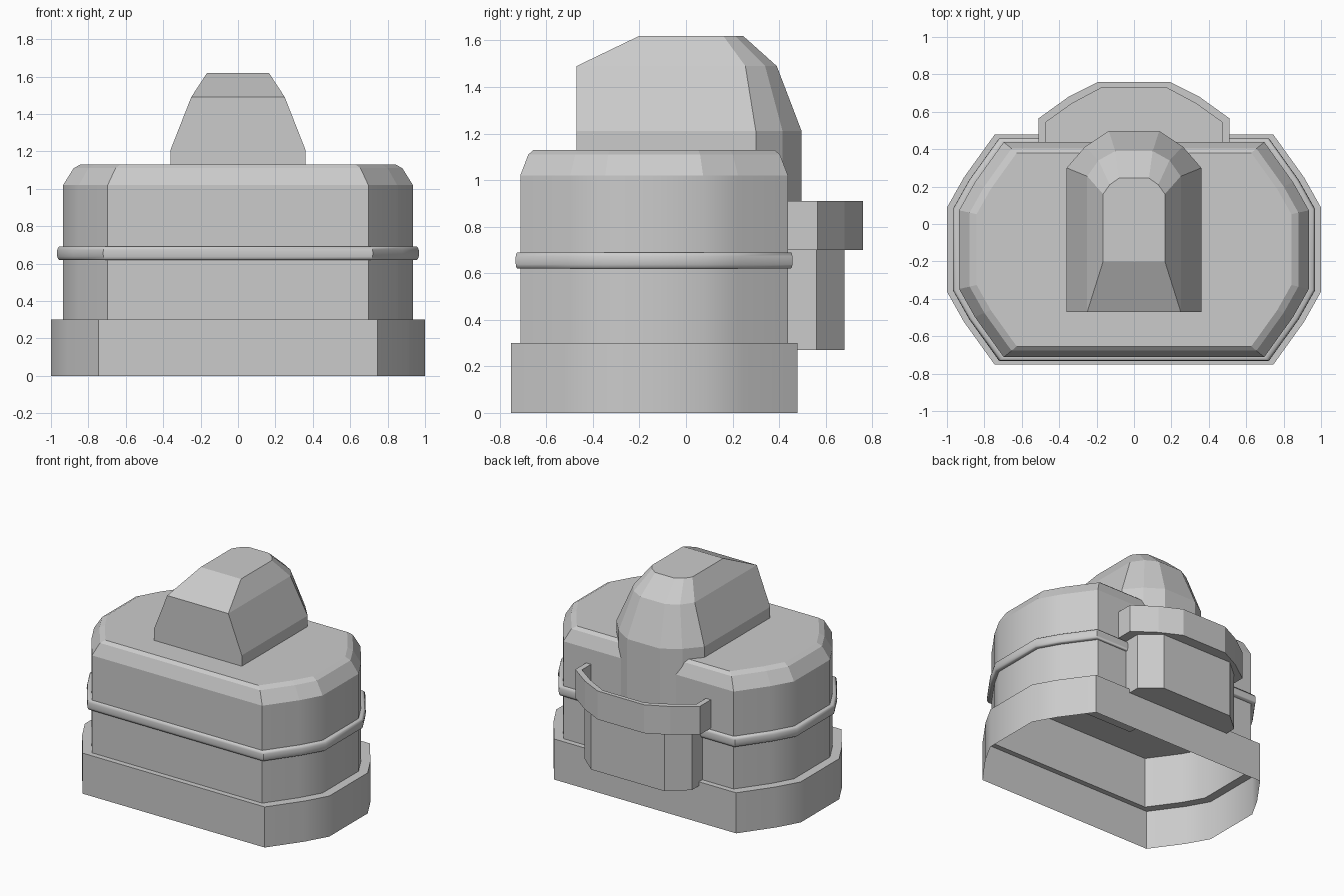
import bpy
import bmesh
import math

if "Cube" in bpy.data.objects:
    bpy.data.objects.remove(bpy.data.objects["Cube"], do_unlink=True)

# Single plain grey material
GREY = (0.6, 0.6, 0.6, 1.0)
grey = bpy.data.materials.new("plain_grey")
grey.use_nodes = True
grey.diffuse_color = GREY
grey.node_tree.nodes["Principled BSDF"].inputs["Base Color"].default_value = GREY


def loft(name, rings, cap_start=False, cap_end=False, loop=False, smooth=None):
    """Skin a stack of closed rings that share one vertex count."""
    bm = bmesh.new()
    rows = [[bm.verts.new(p) for p in ring] for ring in rings]
    pairs = list(zip(rows, rows[1:]))
    if loop:
        pairs.append((rows[-1], rows[0]))
    for low, high in pairs:
        n = len(low)
        for i in range(n):
            j = (i + 1) % n
            bm.faces.new((low[i], low[j], high[j], high[i]))
    if cap_start:
        bm.faces.new(rows[0][::-1])
    if cap_end:
        bm.faces.new(rows[-1])
    bmesh.ops.recalc_face_normals(bm, faces=bm.faces)
    mesh = bpy.data.meshes.new(name)
    bm.to_mesh(mesh)
    bm.free()
    mesh.materials.append(grey)
    obj = bpy.data.objects.new(name, mesh)
    bpy.context.collection.objects.link(obj)
    if smooth:
        bpy.ops.object.select_all(action="DESELECT")
        obj.select_set(True)
        bpy.context.view_layer.objects.active = obj
        bpy.ops.object.shade_smooth_by_angle(angle=math.radians(smooth))
    return obj


def mirrored(half, z):
    """Close a +x half outline (front to back) by mirroring it in x."""
    return [(x, y, z) for x, y in half] + [(-x, y, z) for x, y in reversed(half)]


# Shared twelve-sided plan, scaled about its own centre
CENTRE_Y = -0.137
QUARTER = [(0.745, 0.615), (0.91, 0.385), (1.0, 0.225)]


def plan(scale, z):
    half = [(x, -y) for x, y in QUARTER] + QUARTER[::-1]
    return mirrored([(x * scale, y * scale + CENTRE_Y) for x, y in half], z)


BODY = 0.935

# Base skirt, open underneath, with a narrow ledge on top
loft("base_skirt", [plan(1, 0), plan(1, 0.3), plan(BODY, 0.3)], smooth=40)

# Hollow lower body and solid upper body
loft("lower_body", [plan(BODY, 0.3), plan(BODY, 0.69)], smooth=40)
loft("upper_body", [plan(BODY, 0.69), plan(BODY, 1.02)], cap_start=True, smooth=40)

# Chamfered top
loft("top_cap", [plan(BODY, 1.02), plan(BODY * 0.94, 1.11), plan(BODY * 0.9, 1.13)],
     cap_end=True)

# Rounded band around the waist
band = [plan(BODY, 0.62)]
for step in range(7):
    a = math.pi * (step / 6 - 0.5)
    band.append(plan(0.956 + 0.012 * math.cos(a), 0.655 + 0.035 * math.sin(a)))
band.append(plan(BODY, 0.69))
loft("waist_band", band, smooth=40)

# Tower: straight front, faceted round back, tapering upward
FOOT = [(0.36, -0.47), (0.36, 0.3), (0.26, 0.415), (0.135, 0.497)]
SHOULDER = [(0.25, -0.47), (0.25, 0.255), (0.19, 0.34), (0.1, 0.39)]
CROWN = [(0.165, -0.2), (0.165, 0.16), (0.13, 0.21), (0.08, 0.245)]
loft("tower", [mirrored(FOOT, 0.67), mirrored(FOOT, 1.21),
               mirrored(SHOULDER, 1.49), mirrored(CROWN, 1.62)],
     cap_start=True, cap_end=True)

# Rear balcony: solid support with a thin-walled rail above it
SUPPORT = [(0.44, 0.435), (0.44, 0.56), (0.3, 0.68)]
loft("balcony_support", [mirrored(SUPPORT, 0.27), mirrored(SUPPORT, 0.7)],
     cap_start=True, cap_end=True)

OUTER = [(0.51, 0.4), (0.51, 0.565), (0.35, 0.68), (0.19, 0.76)]
INNER = [(0.47, 0.42), (0.47, 0.545), (0.33, 0.645), (0.17, 0.73)]
loft("balcony_rail", [mirrored(OUTER, 0.7), mirrored(OUTER, 0.91),
                      mirrored(INNER, 0.91), mirrored(INNER, 0.71)],
     cap_start=True, cap_end=True)
